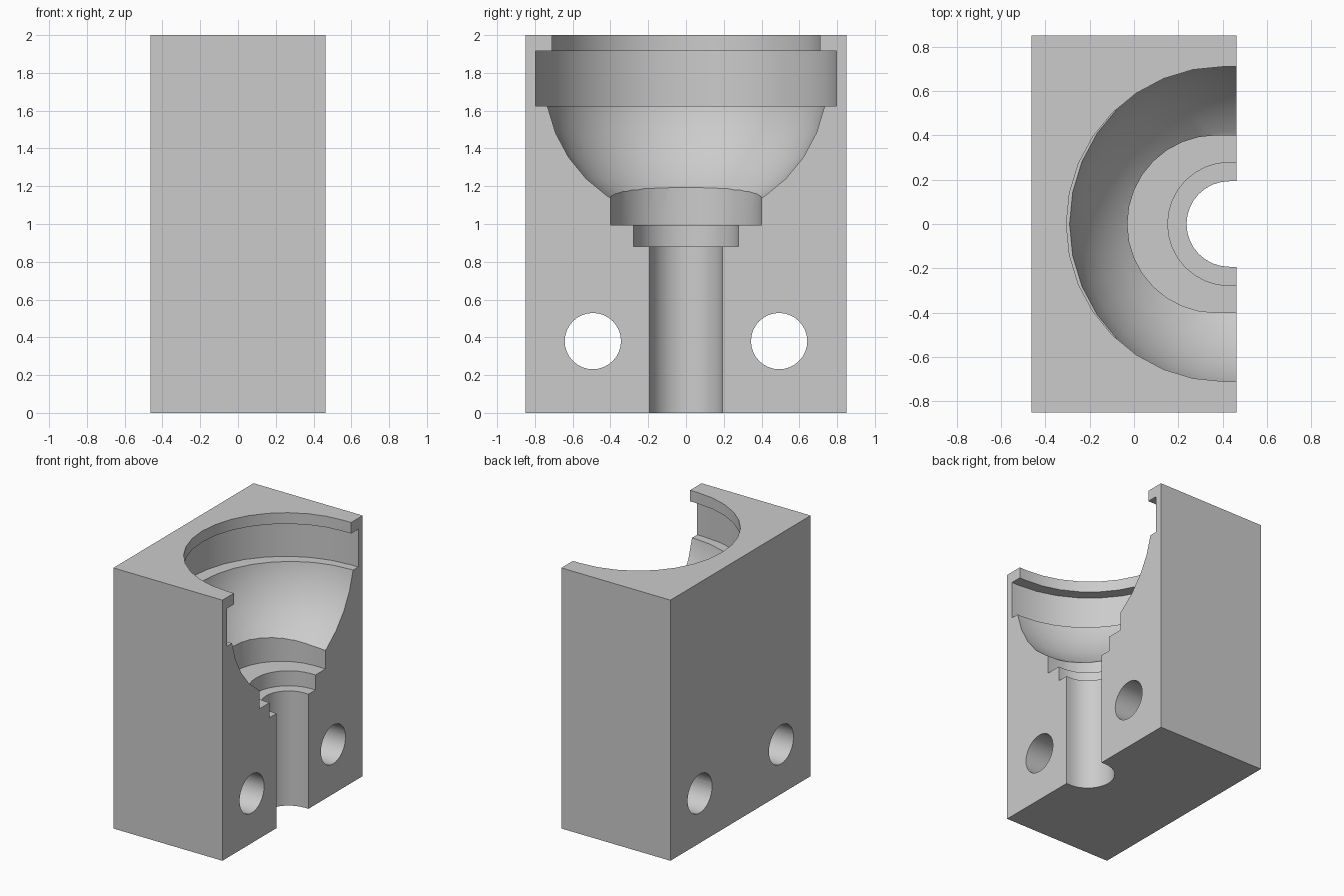
import bpy, bmesh
from math import sin, cos, pi

cube = bpy.data.objects.get("Cube")
if cube:
    bpy.data.objects.remove(cube, do_unlink=True)

grey = bpy.data.materials.new("plain grey")
grey.use_nodes = True
grey.diffuse_color = (0.6, 0.6, 0.6, 1)
grey.node_tree.nodes["Principled BSDF"].inputs["Base Color"].default_value = (0.6, 0.6, 0.6, 1)

FACE = 0.463      # x of the open parting face
SEGMENTS = 32


def make_object(name, bm):
    bmesh.ops.recalc_face_normals(bm, faces=bm.faces)
    mesh = bpy.data.meshes.new(name)
    bm.to_mesh(mesh)
    bm.free()
    obj = bpy.data.objects.new(name, mesh)
    bpy.context.collection.objects.link(obj)
    return obj


def prism(name, outline, direction):
    """Extrude a closed 3D outline along a direction."""
    bm = bmesh.new()
    face = bm.faces.new([bm.verts.new(p) for p in outline])
    ext = bmesh.ops.extrude_face_region(bm, geom=[face])
    verts = [v for v in ext["geom"] if isinstance(v, bmesh.types.BMVert)]
    bmesh.ops.translate(bm, verts=verts, vec=direction)
    return make_object(name, bm)


def half_round_slot(name, axis_x, radius, bottom, top):
    """Half cylinder that runs straight out through the parting face."""
    half = SEGMENTS // 2
    angles = [pi / 2 + pi * i / half for i in range(half + 1)]
    outline = [(axis_x + radius * cos(a), radius * sin(a), bottom) for a in angles]
    outline += [(FACE + 0.2, -radius, bottom), (FACE + 0.2, radius, bottom)]
    return prism(name, outline, (0, 0, top - bottom))


def bowl(name, axis_x, radius, centre_z, top):
    """Lower part of a sphere, capped flat."""
    bm = bmesh.new()
    bmesh.ops.create_uvsphere(bm, u_segments=SEGMENTS, v_segments=SEGMENTS // 2, radius=radius)
    bmesh.ops.translate(bm, verts=bm.verts, vec=(axis_x, 0, centre_z))
    bmesh.ops.bisect_plane(bm, geom=bm.verts[:] + bm.edges[:] + bm.faces[:],
                           plane_co=(0, 0, top), plane_no=(0, 0, 1), clear_outer=True)
    bmesh.ops.holes_fill(bm, edges=[e for e in bm.edges if e.is_boundary])
    return make_object(name, bm)


def bolt_hole(name, y, z, radius):
    angles = [2 * pi * i / SEGMENTS for i in range(SEGMENTS)]
    outline = [(-0.7, y + radius * cos(a), z + radius * sin(a)) for a in angles]
    return prism(name, outline, (1.4, 0, 0))


# Solid block
block = prism("mould_half_block",
              [(-FACE, -0.85, 0), (FACE, -0.85, 0), (FACE, 0.85, 0), (-FACE, 0.85, 0)],
              (0, 0, 2))
block.data.materials.append(grey)

# Cavity steps, bowl and bolt holes
cutters = [
    half_round_slot("ring_groove", 0.405, 0.797, 1.625, 1.915),
    half_round_slot("top_opening", 0.405, 0.71, 1.7, 2.2),
    bowl("bowl_cavity", 0.445, 0.75, 1.77, 1.7),
    half_round_slot("wide_step", 0.37, 0.4, 0.995, 1.45),
    half_round_slot("narrow_step", 0.43, 0.278, 0.88, 1.1),
    half_round_slot("stem_bore", 0.43, 0.193, -0.2, 0.95),
    bolt_hole("left_bolt_hole", -0.493, 0.38, 0.149),
    bolt_hole("right_bolt_hole", 0.493, 0.38, 0.149),
]

bpy.ops.object.select_all(action="DESELECT")
bpy.context.view_layer.objects.active = block
block.select_set(True)
for cutter in cutters:
    mod = block.modifiers.new(cutter.name, "BOOLEAN")
    mod.operation = "DIFFERENCE"
    mod.solver = "EXACT"
    mod.object = cutter
    bpy.ops.object.modifier_apply(modifier=mod.name)
    bpy.data.objects.remove(cutter, do_unlink=True)

bpy.ops.object.shade_smooth_by_angle(angle=pi / 6)
